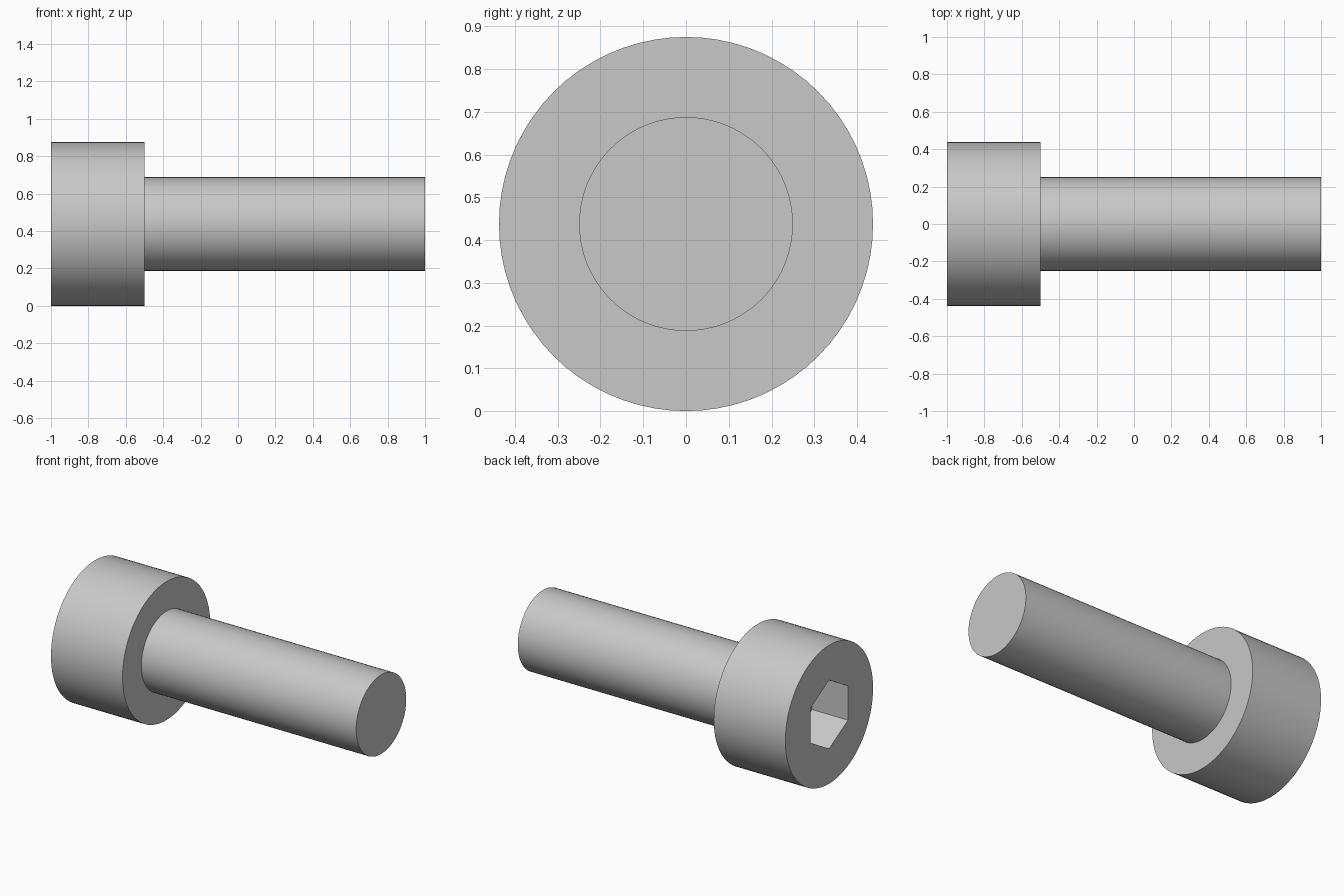
import bpy
import bmesh
from math import sin, cos, pi, radians

cube = bpy.data.objects.get("Cube")
if cube:
    bpy.data.objects.remove(cube, do_unlink=True)

SIDES = 72
HEAD_R, SHAFT_R = 0.4375, 0.25
HEX_R = 0.1875 / cos(pi / 6)
STEP = SIDES // 6

steel = bpy.data.materials.new("grey steel")
steel.use_nodes = True
color = (0.58, 0.58, 0.58, 1)
steel.diffuse_color = color
steel.node_tree.nodes["Principled BSDF"].inputs["Base Color"].default_value = color

bm = bmesh.new()


def ring(x, radius, count):
    """Ring of vertices around the screw axis, first one at the top."""
    angles = [2 * pi * i / count for i in range(count)]
    return [bm.verts.new((x, radius * sin(a), HEAD_R + radius * cos(a))) for a in angles]


def wall(a, b):
    """Quads joining two rings of equal count."""
    n = len(a)
    for i in range(n):
        j = (i + 1) % n
        bm.faces.new((a[i], a[j], b[j], b[i]))


# Hexagonal socket: floor and walls
floor = ring(-0.75, HEX_R, 6)
mouth = ring(-1, HEX_R, 6)
bm.faces.new(floor)
wall(floor, mouth)

# Head face around the socket, one sector per socket side
rim = ring(-1, HEAD_R, SIDES)
for i in range(6):
    arc = [rim[(i * STEP + k) % SIDES] for k in range(STEP + 1)]
    bm.faces.new([mouth[(i + 1) % 6], mouth[i]] + arc)

# Head side, bearing face, shaft and shaft end
previous = rim
for x, radius in ((-0.5, HEAD_R), (-0.5, SHAFT_R), (1, SHAFT_R)):
    current = ring(x, radius, SIDES)
    wall(previous, current)
    previous = current
bm.faces.new(previous)

bmesh.ops.recalc_face_normals(bm, faces=bm.faces)
mesh = bpy.data.meshes.new("socket_head_screw")
bm.to_mesh(mesh)
bm.free()
mesh.materials.append(steel)

screw = bpy.data.objects.new("socket_head_screw", mesh)
bpy.context.collection.objects.link(screw)
bpy.ops.object.select_all(action="DESELECT")
screw.select_set(True)
bpy.context.view_layer.objects.active = screw
bpy.ops.object.shade_smooth_by_angle(angle=radians(30))
